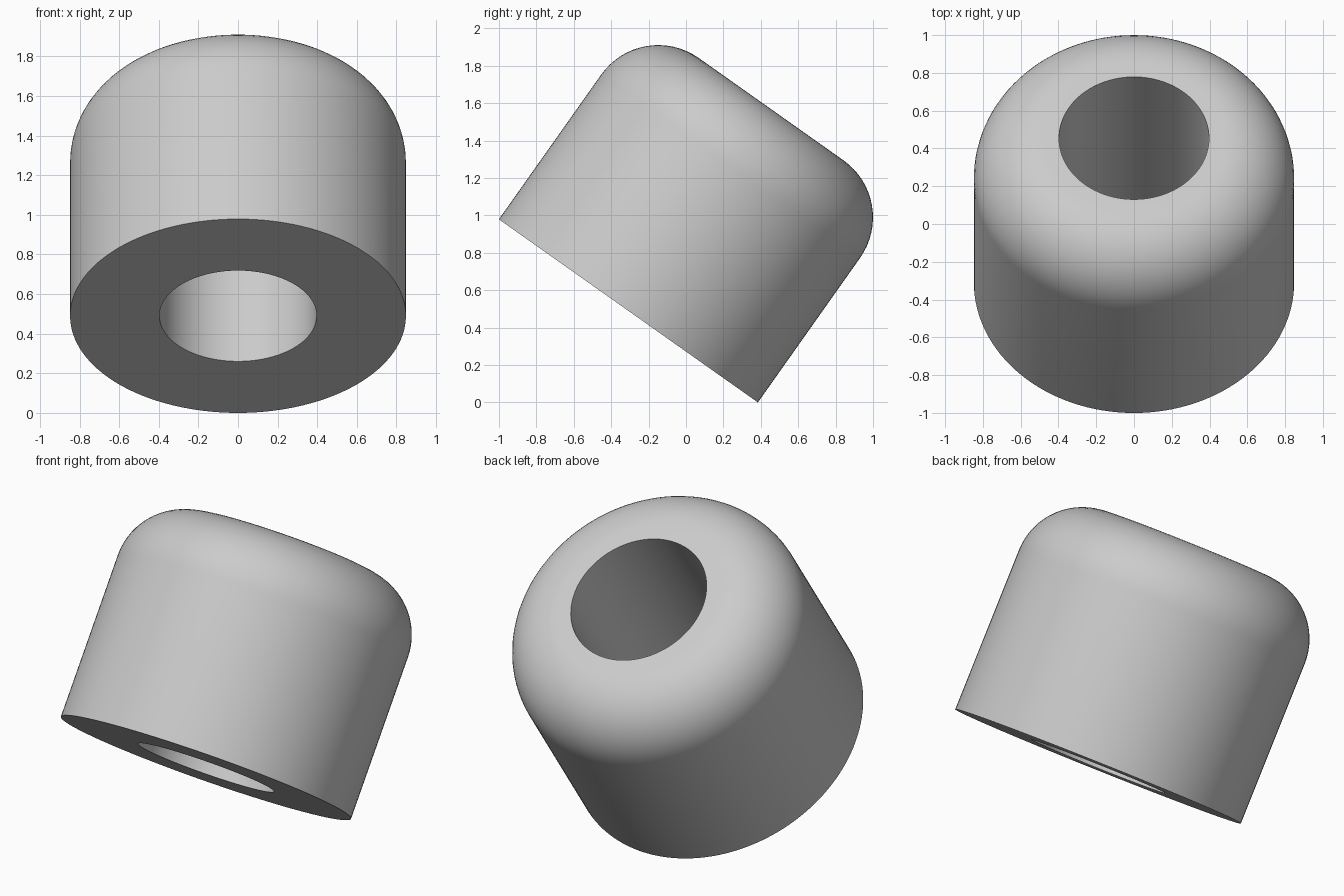
import bpy, bmesh, math
from mathutils import Matrix, Vector

if "Cube" in bpy.data.objects:
    bpy.data.objects.remove(bpy.data.objects["Cube"])

OUTER, BORE, HEIGHT, ROUND = 0.848, 0.397, 1.321, 0.374
SEGMENTS, ARC_STEPS = 128, 16

# Half cross-section: bore wall, flat base, outer wall, rounded shoulder, flat top
profile = [(BORE, 0), (OUTER, 0)]
for i in range(ARC_STEPS + 1):
    a = math.pi / 2 * i / ARC_STEPS
    profile.append((OUTER - ROUND + ROUND * math.cos(a),
                    HEIGHT - ROUND + ROUND * math.sin(a)))
profile.append((BORE, HEIGHT))

# Revolve the section around its axis
bm = bmesh.new()
verts = [bm.verts.new((r, 0, z)) for r, z in profile]
edges = [bm.edges.new((verts[i], verts[(i + 1) % len(verts)])) for i in range(len(verts))]
bmesh.ops.spin(bm, geom=verts + edges, cent=(0, 0, 0), axis=(0, 0, 1),
               angle=math.tau, steps=SEGMENTS, use_merge=True)
bmesh.ops.remove_doubles(bm, verts=bm.verts, dist=1e-5)
bmesh.ops.recalc_face_normals(bm, faces=bm.faces)

# Tilt the axis backwards and rest the base edge on the floor
tilt = math.atan(1 / math.sqrt(2))
bm.transform(Matrix.Translation((0, -0.308, OUTER * math.sin(tilt)))
             @ Matrix.Rotation(-tilt, 4, 'X'))

mesh = bpy.data.meshes.new("rounded_bushing")
bm.to_mesh(mesh)
bm.free()
bushing = bpy.data.objects.new("rounded_bushing", mesh)
bpy.context.collection.objects.link(bushing)

# Plain grey finish
grey = bpy.data.materials.new("light_grey")
grey.diffuse_color = (0.6, 0.6, 0.6, 1)
grey.use_nodes = True
grey.node_tree.nodes["Principled BSDF"].inputs["Base Color"].default_value = grey.diffuse_color
mesh.materials.append(grey)

bpy.context.view_layer.objects.active = bushing
bushing.select_set(True)
bpy.ops.object.shade_smooth_by_angle(angle=math.radians(30))
